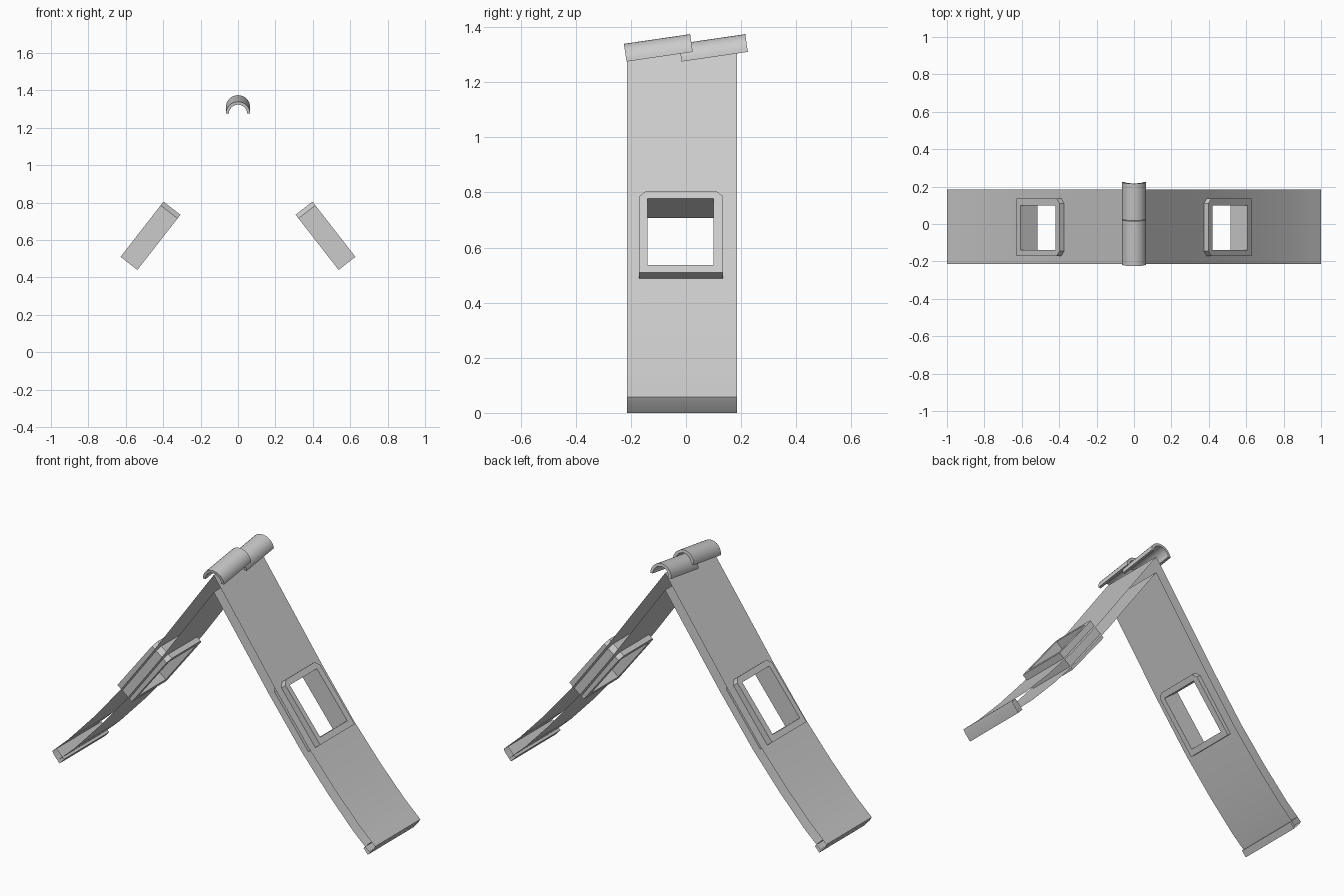
import bpy, bmesh, math
from mathutils import Vector, Matrix

cube = bpy.data.objects.get("Cube")
if cube:
    bpy.data.objects.remove(cube)

grey = bpy.data.materials.new("plain grey")
grey.use_nodes = True
COLOUR = (0.6, 0.6, 0.6, 1)
grey.diffuse_color = COLOUR
grey.node_tree.nodes["Principled BSDF"].inputs["Base Color"].default_value = COLOUR

FRONT, BACK = -0.215, 0.185
THICK = 0.055


def finish(name, bm, mirror=True, recalc=False):
    if recalc:
        bmesh.ops.recalc_face_normals(bm, faces=bm.faces)
    mesh = bpy.data.meshes.new(name)
    bm.to_mesh(mesh)
    bm.free()
    mesh.materials.append(grey)
    ob = bpy.data.objects.new(name, mesh)
    bpy.context.collection.objects.link(ob)
    if mirror:
        mod = ob.modifiers.new("mirror", "MIRROR")
        mod.use_axis[0] = True
        mod.use_mirror_merge = False
    bpy.ops.object.select_all(action="DESELECT")
    ob.select_set(True)
    bpy.context.view_layer.objects.active = ob
    bpy.ops.object.shade_smooth_by_angle(angle=math.radians(30))
    return ob


def loft(profile, ys, skip=(), flip=False, closed=False):
    """Sweep an x,z profile along y, leaving out the skipped cells."""
    bm = bmesh.new()
    rows = [[bm.verts.new((x, y, z)) for y in ys] for x, z in profile]
    if closed:
        rows.append(rows[0])
    for i, (a, b) in enumerate(zip(rows, rows[1:])):
        for j in range(len(ys) - 1):
            if (i, j) not in skip:
                quad = [a[j], b[j], b[j + 1], a[j + 1]]
                bm.faces.new(quad[::-1] if flip else quad)
    return bm


# Roof slope: outer and inner skins with a window opening
outer = [(0, 1.31), (0.25, 0.96), (0.385, 0.77), (0.588, 0.5),
         (0.75, 0.31), (0.9, 0.15), (0.96, 0.095), (1, 0.058)]
inner = [(0, 1.215)]
for i in range(1, len(outer)):
    p, q = outer[i - 1], outer[min(i + 1, len(outer) - 1)]
    t = Vector((q[0] - p[0], q[1] - p[1])).normalized()
    inner.append((outer[i][0] + t.y * THICK, outer[i][1] - t.x * THICK))
ys = [FRONT, -0.155, 0.12, BACK]
opening = {(2, 1)}
finish("outer_roof_skin", loft(outer, ys, opening))
finish("inner_roof_skin", loft(inner, ys, opening, flip=True))

# Eave board closing the lower end
eave = [(1, 0.058), (0.99, 0.04), (0.955, 0), (0.928, 0.03), (0.975, 0.078)]
finish("eave_board", loft(eave, [FRONT, BACK], closed=True))

# Window frame: chamfered upper corners, straight hole
HALF, DEPTH, CUT = 0.187, 0.057, 0.025
y0, y1 = -0.17, 0.135
rim = [(y0, -HALF), (y1, -HALF), (y1, HALF - CUT), (y1 - CUT, HALF),
       (y0 + CUT, HALF), (y0, HALF - CUT)]
h = HALF - 0.034
hole = [(-0.14, -h), (0.10, -h), (0.10, h), (-0.14, h)]
near_hole = [0, 1, 2, 2, 3, 3]
centre = Vector((0.468, 0, 0.6225))
up = Vector((-0.615, 0, 0.789))
out = Vector((0.789, 0, 0.615))
bm = bmesh.new()


def ring(points, w):
    return [bm.verts.new(centre + Vector((0, y, 0)) + up * v + out * w)
            for y, v in points]


rims = [ring(rim, w) for w in (-DEPTH, DEPTH)]
holes = [ring(hole, w) for w in (-DEPTH, DEPTH)]
for i in range(6):
    j = (i + 1) % 6
    for r, o in zip(rims, holes):
        corners = [r[i], r[j], o[near_hole[j]], o[near_hole[i]]]
        bm.faces.new(list(dict.fromkeys(corners)))
for low, high in (rims, holes):
    for i in range(len(low)):
        j = (i + 1) % len(low)
        bm.faces.new([low[i], low[j], high[j], high[i]])
finish("window_frame", bm, recalc=True)

# Ridge tiles: two overlapping tilted half-round tiles
STEPS, LENGTH = 16, 0.243
arc = [math.pi * i / STEPS for i in range(STEPS + 1)]
section = [(0.065 * math.cos(a), 0.065 * math.sin(a)) for a in arc]
section += [(0.049 * math.cos(a), 0.049 * math.sin(a)) for a in reversed(arc)]
for name, y in (("front_ridge_tile", -0.216), ("back_ridge_tile", -0.016)):
    bm = loft(section, [0, LENGTH], closed=True)
    bm.verts.ensure_lookup_table()
    n = len(section)
    for end in (0, 1):
        v = [bm.verts[2 * i + end] for i in range(n)]
        for i in range(STEPS):
            bm.faces.new([v[i], v[i + 1], v[n - 2 - i], v[n - 1 - i]])
    bm.transform(Matrix.Translation((0, y, 1.275))
                 @ Matrix.Rotation(math.radians(8.3), 4, "X"))
    finish(name, bm, mirror=False, recalc=True)
